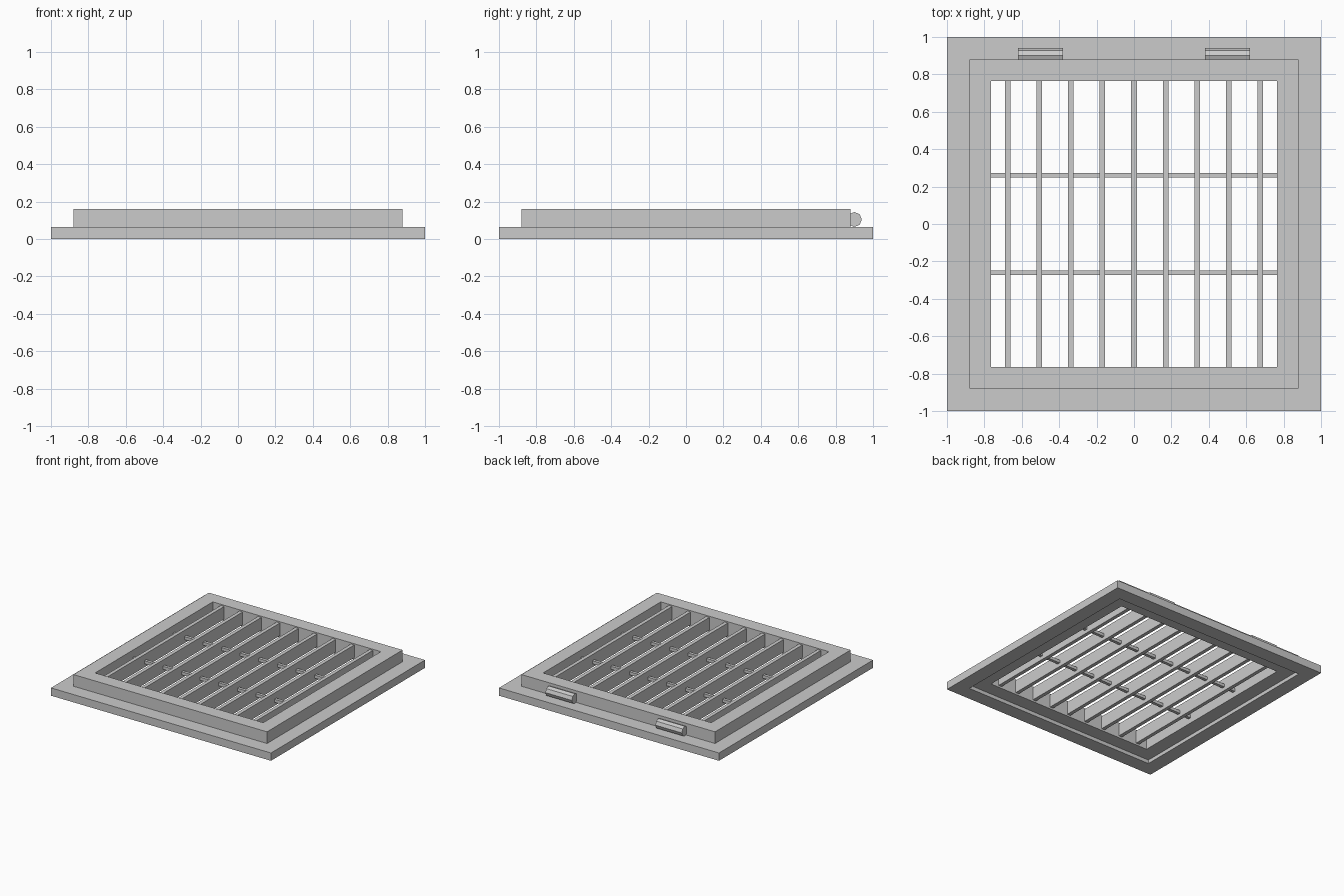
import bpy, bmesh, math

if "Cube" in bpy.data.objects:
    bpy.data.objects.remove(bpy.data.objects["Cube"])


def finish(name, bm):
    bmesh.ops.recalc_face_normals(bm, faces=bm.faces)
    me = bpy.data.meshes.new(name)
    bm.to_mesh(me)
    bm.free()
    ob = bpy.data.objects.new(name, me)
    bpy.context.collection.objects.link(ob)
    return ob


def box(name, x, y, z):
    """Box from (min, max) ranges."""
    bm = bmesh.new()
    bmesh.ops.create_cube(bm, size=1)
    for v in bm.verts:
        for i, (lo, hi) in enumerate((x, y, z)):
            v.co[i] = hi if v.co[i] > 0 else lo
    return finish(name, bm)


def square_ring(name, outer, inner, z0, z1):
    """Square frame with a square opening."""
    bm = bmesh.new()
    corners = [(-1, -1), (1, -1), (1, 1), (-1, 1)]
    loops = [[bm.verts.new((a * r, b * r, z)) for a, b in corners]
             for r, z in ((outer, z0), (outer, z1), (inner, z1), (inner, z0))]
    for k in range(4):
        p, q = loops[k], loops[(k + 1) % 4]
        for i in range(4):
            j = (i + 1) % 4
            bm.faces.new((p[i], p[j], q[j], q[i]))
    return finish(name, bm)


# Flat base frame and the raised lid rim
square_ring("base_frame", 1.0, 0.88, 0.0, 0.064)
square_ring("lid_rim", 0.88, 0.764, 0.03, 0.16)

# Tall slats running front to back
for i in range(-4, 5):
    c = i * 0.169
    box(f"slat_{i + 5}", (c - 0.015, c + 0.015), (-0.77, 0.77), (0.045, 0.15))

# Thin cross bars tying the slats together
for side, y in (("front", -0.26), ("back", 0.26)):
    box(f"cross_bar_{side}", (-0.77, 0.77), (y - 0.0125, y + 0.0125), (0.075, 0.1))

# Eight-sided hinge barrels on the back edge
for side, x in (("left", -0.5), ("right", 0.5)):
    bpy.ops.mesh.primitive_cylinder_add(vertices=8, radius=0.04, depth=0.24,
                                        location=(x, 0.9, 0.104),
                                        rotation=(0, math.pi / 2, 0))
    bpy.context.object.name = f"hinge_{side}"
